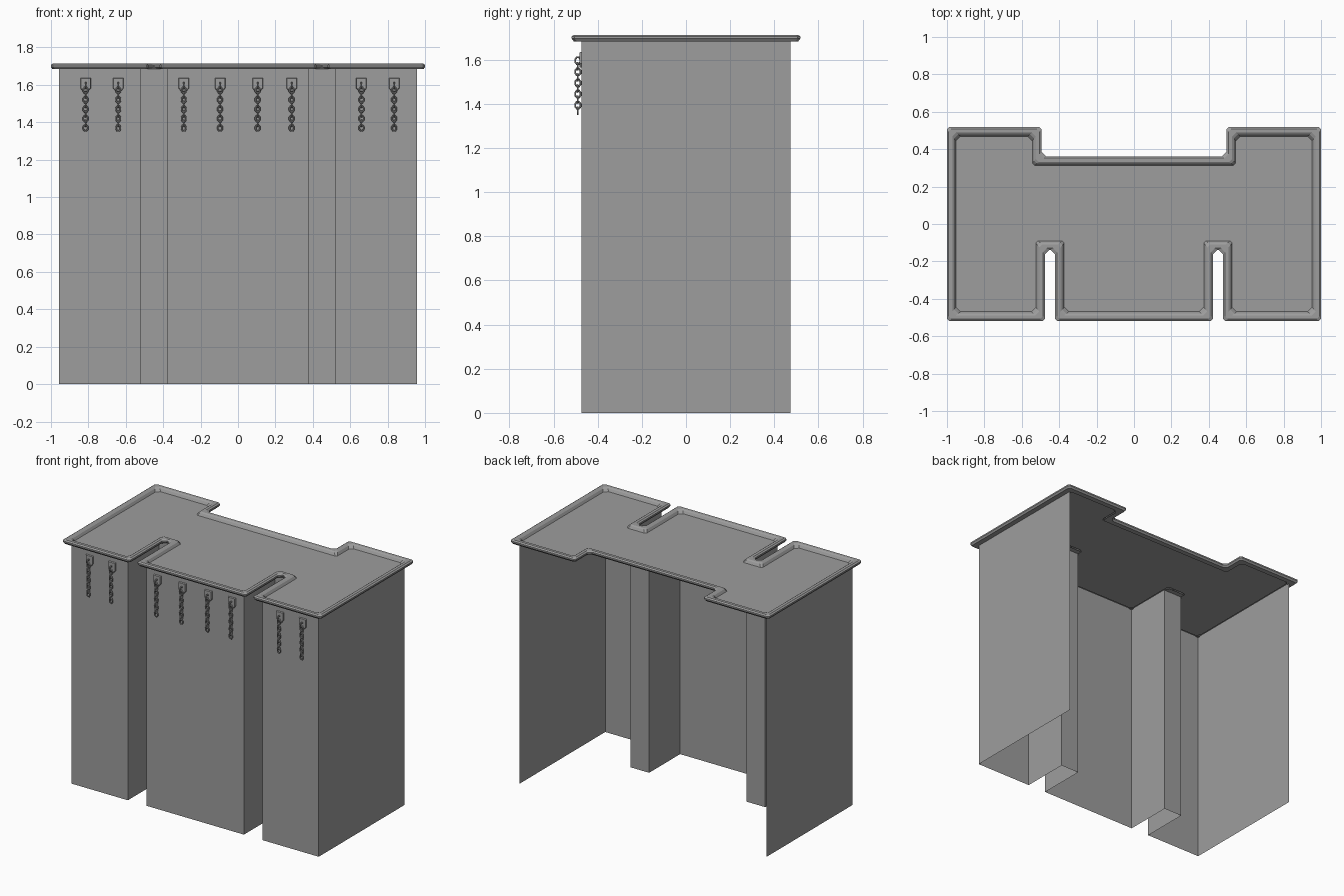
import bpy, bmesh, math
from mathutils import Vector

if "Cube" in bpy.data.objects:
    bpy.data.objects.remove(bpy.data.objects["Cube"])

TOP_Z = 1.69

grey = bpy.data.materials.new("dark_grey")
grey.diffuse_color = (0.34, 0.34, 0.34, 1)
grey.use_nodes = True
grey.node_tree.nodes["Principled BSDF"].inputs["Base Color"].default_value = grey.diffuse_color

# Counter-clockwise plan outline: right half, mirrored for the left half
half = [(0.377, -0.473), (0.377, -0.094), (0.521, -0.094), (0.521, -0.473),
        (0.956, -0.473), (0.956, 0.473), (0.54, 0.473), (0.54, 0.317)]
outline = [Vector(p) for p in half] + [Vector((-x, y)) for x, y in reversed(half)]


def make_object(name, bm):
    mesh = bpy.data.meshes.new(name)
    bm.to_mesh(mesh)
    bm.free()
    mesh.materials.append(grey)
    obj = bpy.data.objects.new(name, mesh)
    bpy.context.collection.objects.link(obj)
    return obj


def offset_loop(d):
    """Offset the outline outward by d and cut every corner, more on the inside of a bend."""
    n, corners, pts = len(outline), [], []
    for i, p in enumerate(outline):
        a = (p - outline[i - 1]).normalized()
        b = (outline[(i + 1) % n] - p).normalized()
        t = max(0, d) / 0.045
        convex = a.x * b.y - a.y * b.x > 0
        cut = 0.012 + 0.012 * ((1 - t) if convex else t)
        corners.append((p + d * Vector((a.y + b.y, -a.x - b.x)), a, b, cut))
    for p, a, b, cut in corners:
        pts += [p - a * cut, p + b * cut]
    return pts


# Table top surface with its raised rim swept round the outline
bm = bmesh.new()
profile = [(-0.004, TOP_Z), (0.006, 1.707), (0.015, 1.713), (0.035, 1.713),
           (0.045, 1.706), (0.045, 1.696), (0.036, 1.684), (0.0, 1.684)]
rings = [[bm.verts.new((p.x, p.y, z)) for p in offset_loop(d)] for d, z in profile]
bm.faces.new(rings[0])
n = len(rings[0])
for inner, outer in zip(rings, rings[1:]):
    for i in range(n):
        j = (i + 1) % n
        bm.faces.new((inner[i], outer[i], outer[j], inner[j]))
make_object("top_with_rim", bm)

# Single-skin walls: sides, front panels and slots, open at back and bottom
bm = bmesh.new()
right = [(x, -0.131 if y == -0.094 else y) for x, y in half[:6]]
path = [(-x, y) for x, y in reversed(right)] + right
low = [bm.verts.new((x, y, 0)) for x, y in path]
high = [bm.verts.new((x, y, TOP_Z)) for x, y in path]
for i in range(len(path) - 1):
    bm.faces.new((low[i], low[i + 1], high[i + 1], high[i]))
make_object("walls", bm)


def add_link(bm, x, y, z, front, w=0.0125, h=0.017, tube=0.0045, sides=8, ring=6):
    """One oval chain link, in the xz plane if front, else in the yz plane."""
    loops = []
    for i in range(sides):
        a = 2 * math.pi * (i + 0.5) / sides
        loop = []
        for k in range(ring):
            b = 2 * math.pi * k / ring
            r = tube * math.cos(b)
            u, v, t = (w + r) * math.cos(a), (h + r) * math.sin(a), tube * math.sin(b)
            loop.append(bm.verts.new((x + u, y + t, z + v) if front else (x - t, y + u, z + v)))
        loops.append(loop)
    for i in range(sides):
        p, q = loops[i], loops[(i + 1) % sides]
        for k in range(ring):
            m = (k + 1) % ring
            bm.faces.new((p[k], p[m], q[m], q[k]))


# Hanging chains with shield-shaped mounting plates
shield = [(-0.028, 1.637), (-0.028, 1.582), (-0.013, 1.564),
          (0.013, 1.564), (0.028, 1.582), (0.028, 1.637)]
for i, x in enumerate((-0.815, -0.64, -0.29, -0.096, 0.105, 0.287, 0.66, 0.835), 1):
    bm = bmesh.new()
    back = [bm.verts.new((x + px, -0.473, pz)) for px, pz in shield]
    face = [bm.verts.new((x + px * 0.9, -0.482, 1.6 + (pz - 1.6) * 0.92)) for px, pz in shield]
    bm.faces.new(face)
    for k in range(6):
        m = (k + 1) % 6
        bm.faces.new((back[k], back[m], face[m], face[k]))
    bmesh.ops.recalc_face_normals(bm, faces=bm.faces)
    make_object(f"chain_plate_{i}", bm)

    bm = bmesh.new()
    for k in range(10):
        add_link(bm, x, -0.49, 1.596 - k * 0.0252, front=k % 2 == 1)
    bmesh.ops.recalc_face_normals(bm, faces=bm.faces)
    make_object(f"chain_{i}", bm)
